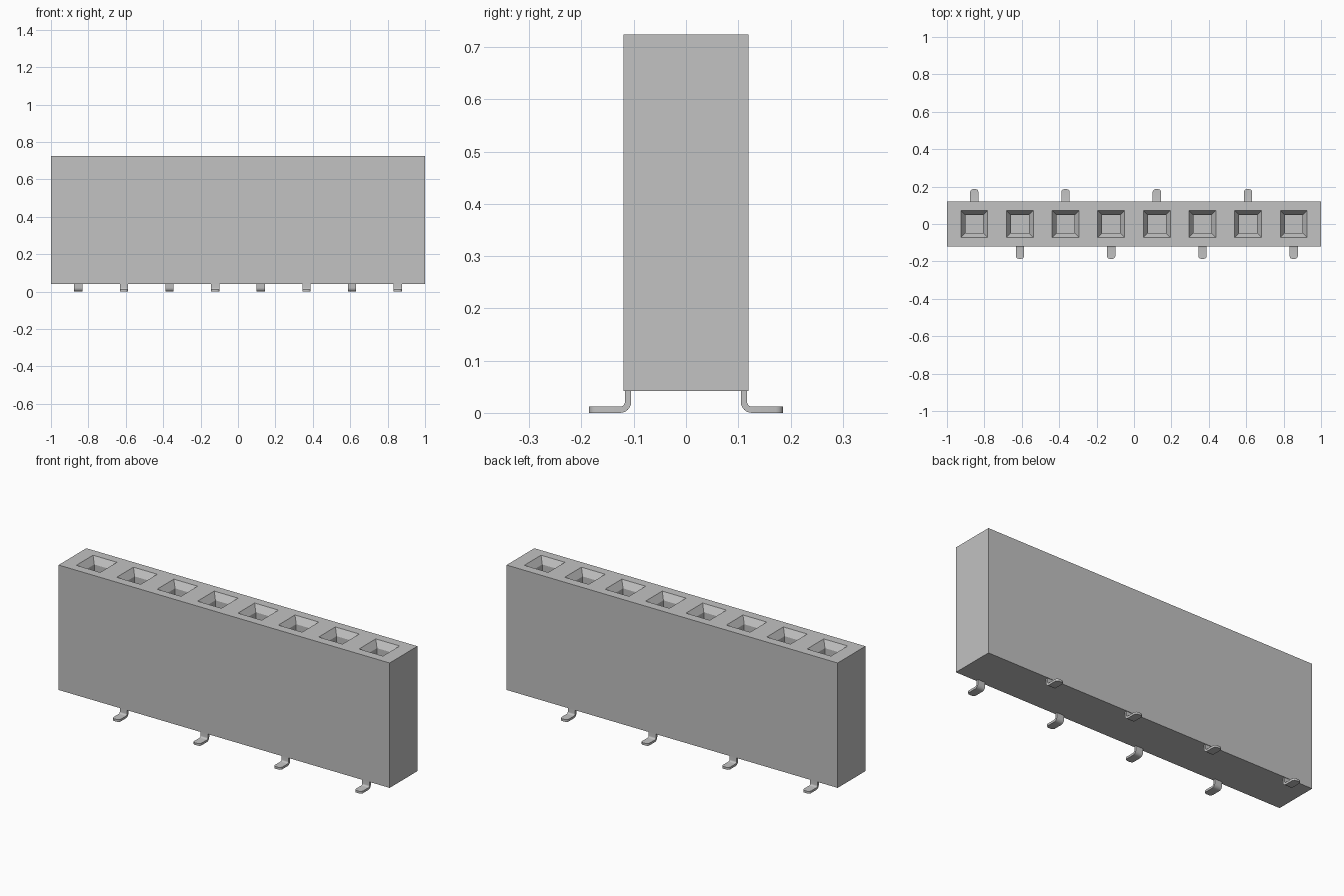
import bpy, bmesh
from math import sin, cos, pi
from mathutils import Vector

cube = bpy.data.objects.get("Cube")
if cube:
    bpy.data.objects.remove(cube, do_unlink=True)

# Main dimensions
COUNT, PITCH = 8, 0.244
HALF_X, HALF_Y = 1.0, 0.12
BOTTOM, TOP = 0.042, 0.724
MOUTH, THROAT = 0.072, 0.048      # half widths of the socket
FUNNEL, DEPTH = 0.035, 0.45
PIN_W, PIN_T, PIN_TIP = 0.044, 0.012, 0.186
centres = [(i - (COUNT - 1) / 2) * PITCH for i in range(COUNT)]

grey = bpy.data.materials.new("light grey")
colour = (0.54, 0.54, 0.54, 1)
grey.diffuse_color = colour
grey.use_nodes = True
grey.node_tree.nodes["Principled BSDF"].inputs["Base Color"].default_value = colour


def make_object(name, bm):
    bmesh.ops.recalc_face_normals(bm, faces=bm.faces[:])
    mesh = bpy.data.meshes.new(name)
    bm.to_mesh(mesh)
    bm.free()
    mesh.materials.append(grey)
    obj = bpy.data.objects.new(name, mesh)
    bpy.context.collection.objects.link(obj)
    return obj


def build_housing():
    # Top sheet, divided so that each socket mouth is one face
    bm = bmesh.new()
    xs = [-HALF_X] + [c + s * MOUTH for c in centres for s in (-1, 1)] + [HALF_X]
    ys = [-HALF_Y, -MOUTH, MOUTH, HALF_Y]
    grid = [[bm.verts.new((x, y, TOP)) for y in ys] for x in xs]
    mouths = []
    for i in range(len(xs) - 1):
        for j in range(len(ys) - 1):
            face = bm.faces.new((grid[i][j], grid[i + 1][j],
                                 grid[i + 1][j + 1], grid[i][j + 1]))
            if j == 1 and i % 2 == 1:
                mouths.append(face)
    bm.normal_update()

    # Outer walls and underside
    rim = [e for e in bm.edges if e.is_boundary]
    walls = bmesh.ops.extrude_edge_only(bm, edges=rim)["geom"]
    for v in walls:
        if isinstance(v, bmesh.types.BMVert):
            v.co.z = BOTTOM
    bmesh.ops.holes_fill(bm, edges=[e for e in bm.edges if e.is_boundary], sides=0)

    # Sloping lead-in, then a straight square shaft
    bm.normal_update()
    bmesh.ops.inset_individual(bm, faces=mouths, thickness=MOUTH - THROAT,
                               depth=0, use_even_offset=True)
    for face in mouths:
        for v in face.verts:
            v.co.z = TOP - FUNNEL
    floors = bmesh.ops.extrude_discrete_faces(bm, faces=mouths)["faces"]
    for face in floors:
        for v in face.verts:
            v.co.z = TOP - DEPTH
    return make_object("housing", bm)


def build_pin(name, x, side):
    # Bent strip in side profile: upright leg, round bend, flat foot
    inner_r, steps = 0.009, 6
    outer_r = inner_r + PIN_T
    bend_y = 0.105 + outer_r
    angles = [pi + k / steps * pi / 2 for k in range(steps + 1)]
    outer = [(bend_y + outer_r * cos(a), outer_r + outer_r * sin(a)) for a in angles]
    inner = [(bend_y + inner_r * cos(a), outer_r + inner_r * sin(a)) for a in angles]
    root = BOTTOM + 0.01
    profile = ([(outer[0][0], root)] + outer + [(PIN_TIP, 0), (PIN_TIP, PIN_T)]
               + inner[::-1] + [(inner[0][0], root)])
    bm = bmesh.new()
    face = bm.faces.new([bm.verts.new((x - PIN_W / 2, side * y, z)) for y, z in profile])
    new = bmesh.ops.extrude_face_region(bm, geom=[face])["geom"]
    bmesh.ops.translate(bm, vec=Vector((PIN_W, 0, 0)),
                        verts=[v for v in new if isinstance(v, bmesh.types.BMVert)])
    # Rounded corners at the tip of the foot
    corners = [e for e in bm.edges
               if all(abs(abs(v.co.y) - PIN_TIP) < 1e-5 for v in e.verts)
               and abs(e.verts[0].co.z - e.verts[1].co.z) > PIN_T / 2]
    bmesh.ops.bevel(bm, geom=corners, offset=0.014, segments=3,
                    profile=0.5, affect='EDGES')
    obj = make_object(name, bm)
    bpy.ops.object.select_all(action='DESELECT')
    obj.select_set(True)
    bpy.context.view_layer.objects.active = obj
    bpy.ops.object.shade_smooth_by_angle(angle=pi / 5)


build_housing()
# Feet alternate between back and front along the row
for i, x in enumerate(centres):
    back = i % 2 == 0
    build_pin(f"{'back' if back else 'front'}_pin_{i // 2 + 1}", x, 1 if back else -1)
